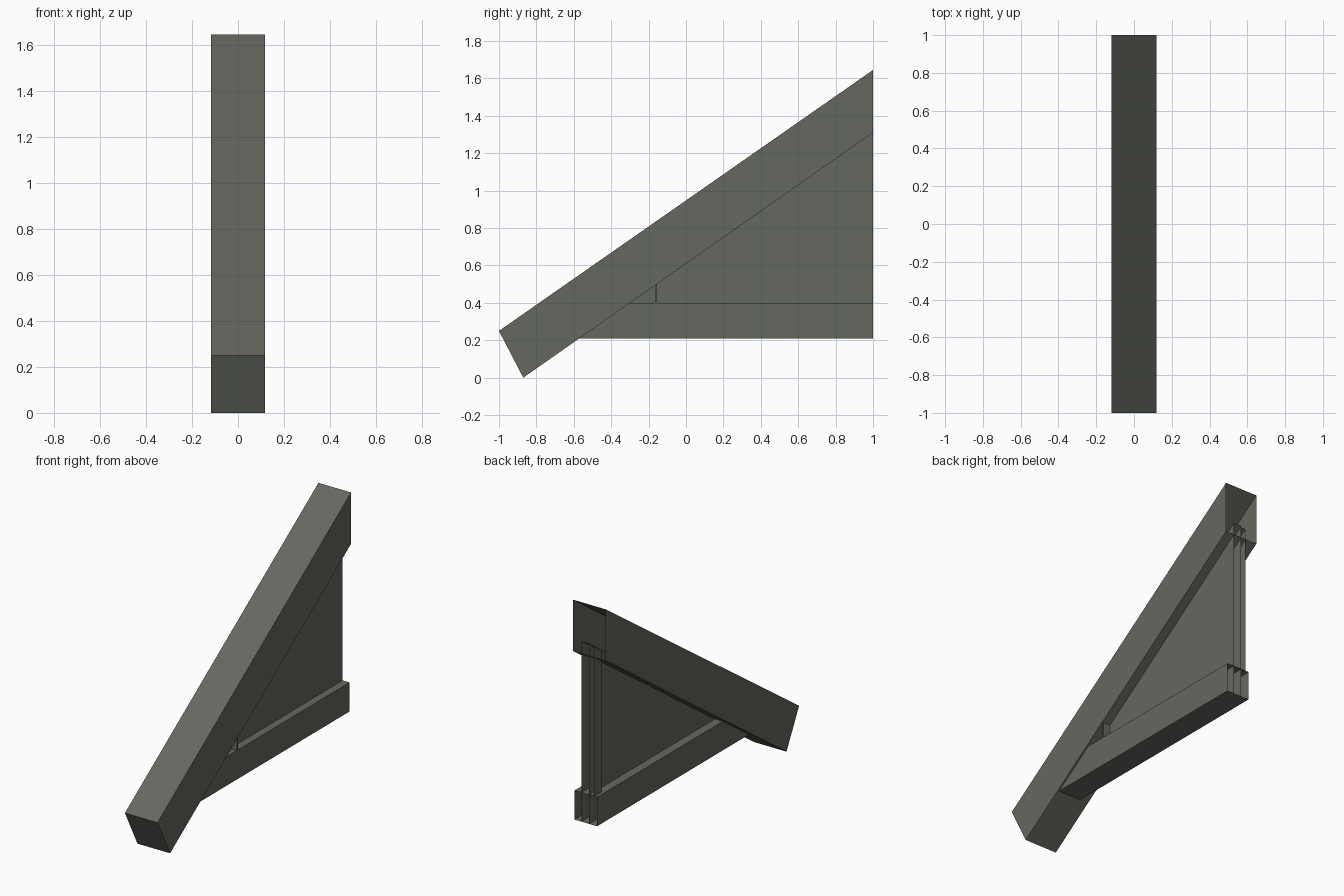
import bpy, bmesh

if "Cube" in bpy.data.objects:
    bpy.data.objects.remove(bpy.data.objects["Cube"])

mat = bpy.data.materials.new("dark_grey_green")
mat.diffuse_color = (0.13, 0.138, 0.115, 1)
mat.use_nodes = True
mat.node_tree.nodes["Principled BSDF"].inputs["Base Color"].default_value = mat.diffuse_color


def prism(name, profile, x0, x1, open_back=True):
    """Extrude a (y, z) profile along x; leave the wall end at y = 1 open."""
    bm = bmesh.new()
    a = [bm.verts.new((x0, y, z)) for y, z in profile]
    b = [bm.verts.new((x1, y, z)) for y, z in profile]
    bm.faces.new(a)
    bm.faces.new(b[::-1])
    n = len(profile)
    for i in range(n):
        j = (i + 1) % n
        bm.faces.new((a[i], b[i], b[j], a[j]))
    bmesh.ops.recalc_face_normals(bm, faces=bm.faces[:])
    if open_back:
        ends = [f for f in bm.faces if all(v.co.y > 0.999 for v in f.verts)]
        bmesh.ops.delete(bm, geom=ends, context='FACES_ONLY')
    me = bpy.data.meshes.new(name)
    bm.to_mesh(me)
    bm.free()
    me.materials.append(mat)
    ob = bpy.data.objects.new(name, me)
    bpy.context.collection.objects.link(ob)
    return ob


def under(y):
    """Height of the rafter underside at y."""
    return 0.005 + (y + 0.87) * 1.305 / 1.87


def under_y(z):
    return -0.87 + (z - 0.005) * 1.87 / 1.305


# sloping rafter with a square-cut tail
prism("rafter", [(-1, 0.25), (-0.87, 0.0), (1, 1.31), (1, 1.645)], -0.118, 0.118)

# three horizontal planks side by side
planks = [("inner_plank", -0.057, 0.0), ("middle_plank", 0.0, 0.057), ("outer_plank", 0.057, 0.107)]
for name, x0, x1 in planks:
    prism(name, [(under_y(0.21), 0.21), (1, 0.21), (1, 0.40), (under_y(0.40), 0.40)], x0, x1)

# triangular infill panel, let into the rafter
prism("infill_panel", [(under_y(0.40) - 0.1, 0.40), (1, 0.40), (1, 1.39)], 0.0, 0.057)

# batten at the wall end of the panel
prism("wall_batten", [(0.925, 0.40), (1, 0.40), (1, 1.38), (0.925, 1.33)], -0.035, 0.0)

# thin tie plate between outer plank and rafter
prism("tie_plate", [(-0.165, 0.225), (-0.155, 0.225), (-0.155, under(-0.155)), (-0.165, under(-0.165))],
      0.05, 0.109, False)
